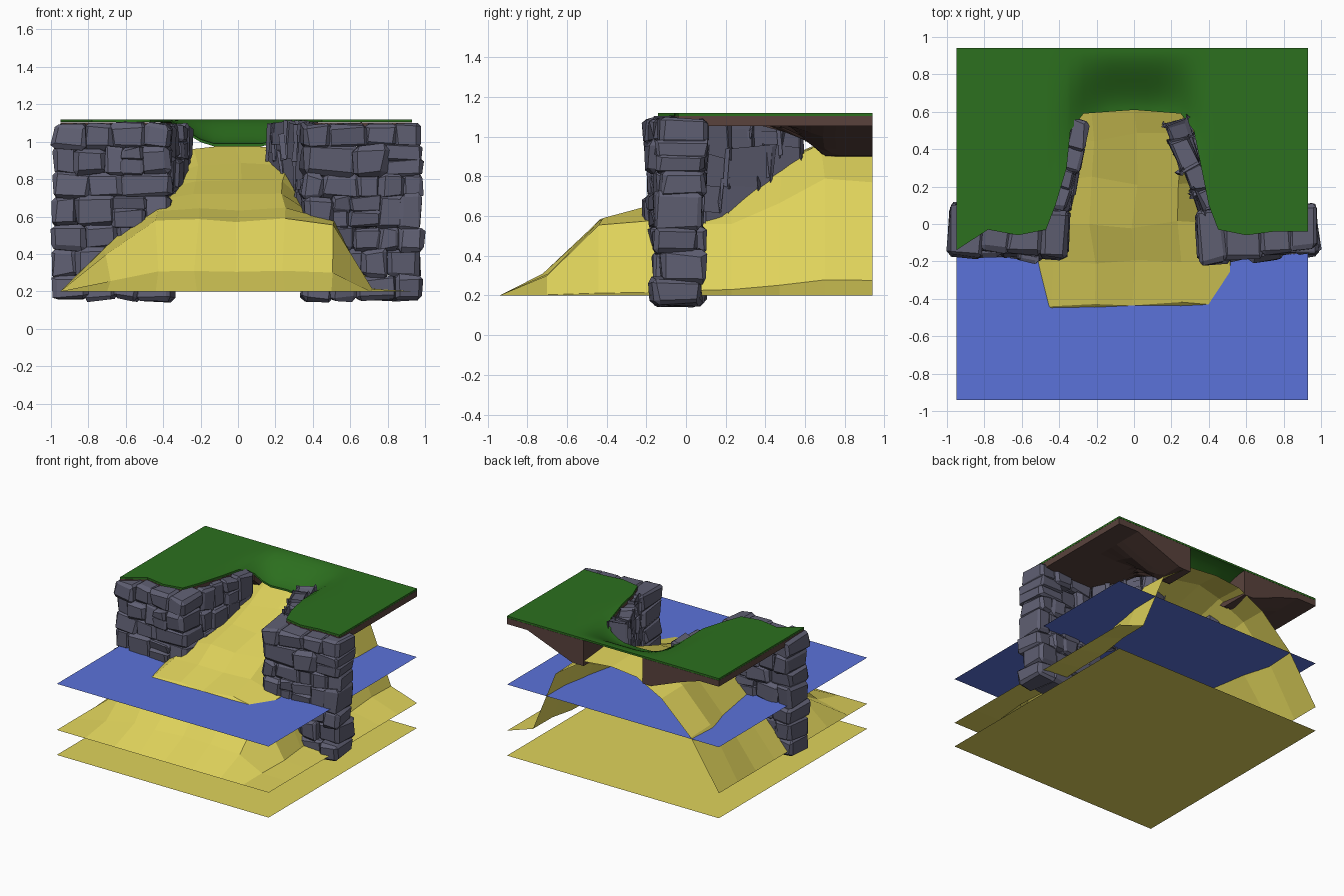
import bpy, bmesh, math, random
from mathutils import Vector, Matrix

if "Cube" in bpy.data.objects:
    bpy.data.objects.remove(bpy.data.objects["Cube"])

random.seed(7)
R = random.uniform


def material(name, rgb):
    m = bpy.data.materials.new(name)
    m.diffuse_color = (*rgb, 1)
    m.use_nodes = True
    m.node_tree.nodes["Principled BSDF"].inputs["Base Color"].default_value = m.diffuse_color
    return m


GRASS = material("grass_green", (0.025, 0.16, 0.013))
DIRT = material("dirt_brown", (0.10, 0.055, 0.046))
SAND = material("sand_yellow", (0.74, 0.65, 0.105))
WATER = material("water_blue", (0.105, 0.17, 0.70))
STONE = material("stone_grey", (0.115, 0.115, 0.17))


def finish(bm, name, mat, fix=True):
    if fix:
        bmesh.ops.recalc_face_normals(bm, faces=bm.faces[:])
    me = bpy.data.meshes.new(name)
    bm.to_mesh(me)
    bm.free()
    me.materials.append(mat)
    ob = bpy.data.objects.new(name, me)
    bpy.context.collection.objects.link(ob)
    return ob


def lerp_table(t, table):
    for (a, va), (b, vb) in zip(table, table[1:]):
        if t <= b:
            return va + (vb - va) * (t - a) / (b - a)
    return table[-1][1]


def clamp(t):
    return max(0.0, min(1.0, t))


def smooth(t):
    t = clamp(t)
    return t * t * (3 - 2 * t)


def grid(bm, rows):
    vs = [[bm.verts.new(p) for p in row] for row in rows]
    for a, b in zip(vs, vs[1:]):
        for i in range(len(a) - 1):
            bm.faces.new((a[i], a[i + 1], b[i + 1], b[i]))
    return vs


# Flat sea floor and water sheets
def sheet(name, z, mat):
    bm = bmesh.new()
    grid(bm, [[(-.95, y, z), (.93, y, z)] for y in (-.94, .94)])
    return finish(bm, name, mat, False)


sheet("sea_floor", 0, SAND)
sheet("water", .57, WATER)

# Sand ramp: centre height along y times a cross-section (x, front, middle, back)
centre = [(-.94, .2), (-.7, .31), (-.44, .59), (-.2, .65), (0, .73),
          (.23, .80), (.47, .89), (.7, .985), (.94, .96)]
section = [(-.95, 0, 0, 0), (-.7, .5, .5, .5), (-.44, .97, .9, .82), (-.22, .99, .98, .97),
           (0, .95, .99, 1), (.25, 1, .98, .97), (.5, .91, .6, .75), (.7, .03, .05, .1),
           (.93, 0, 0, 0)]
rows = []
for y, c in centre:
    row = []
    for x, f, m, b in section:
        s = lerp_table(y, [(-.94, f), (-.3, f), (.1, m), (.25, m), (.7, b), (.94, b)])
        inner = 1 if abs(x) < .9 and abs(y) < .9 else 0
        row.append((x + R(-.02, .02) * inner, y + R(-.03, .03) * inner * (abs(x) < .4),
                    .2 + (c - .2) * s))
    rows.append(row)
bm = bmesh.new()
grid(bm, rows)
finish(bm, "sand_ramp", SAND, False)

# Turf outline: front edge y for each x, with the notch in the middle
edge = [(-.95, -.14), (-.78, -.03), (-.62, -.06), (-.47, -.03), (-.42, .1), (-.36, .3),
        (-.34, .5), (-.27, .59), (0, .61), (.25, .59), (.32, .5), (.36, .3),
        (.40, .1), (.45, -.03), (.6, -.06), (.75, -.04), (.93, -.04)]


def turf_z(x, y):
    return 1.12 - .13 * smooth((.42 - abs(x)) / .3) * smooth(1 - abs(y - .6) / .33)


def column(x, n=16):
    y0 = lerp_table(x, edge)
    return [(x, y0 + (.94 - y0) * i / n) for i in range(n + 1)]


def slab(name, xs, top, bottom, mat):
    bm = bmesh.new()
    cols = [column(x) for x in xs]
    t = grid(bm, [[(x, y, top(x, y)) for x, y in c] for c in cols])
    b = grid(bm, [[(x, y, bottom(x, y)) for x, y in c] for c in cols])
    ring = lambda g: (g[0][:] + [r[-1] for r in g[1:]] + g[-1][-2::-1]
                      + [r[0] for r in g[-2:0:-1]])
    rt, rb = ring(t), ring(b)
    for i in range(len(rt)):
        j = (i + 1) % len(rt)
        bm.faces.new((rt[i], rt[j], rb[j], rb[i]))
    return finish(bm, name, mat)


all_x = sorted({x for x, _ in edge} | {-.3, -.2, -.13, -.07, .07, .13, .19, .29})
turf = slab("grass_top", all_x, turf_z, lambda x, y: turf_z(x, y) - .015, GRASS)
bpy.context.view_layer.objects.active = turf
turf.select_set(True)
bpy.ops.object.shade_smooth_by_angle(angle=math.radians(35))


# Soil layer beneath the turf, thickening towards the back beside the ramp
def soil_bottom(x, y):
    deep = clamp((.75 - abs(x)) / .4) * clamp((y - .52) / .18)
    return min(1.055 - .155 * deep, turf_z(x, y) - .03)


for side, xs in (("left", [x for x in all_x if x <= -.27]),
                 ("right", [x for x in all_x if x >= .25])):
    slab("soil_" + side, xs, lambda x, y: turf_z(x, y) - .016, soil_bottom, DIRT)


# Rough chamfered stone block
def stone(bm, pos, size, turn):
    m = (Matrix.Translation(pos) @ Matrix.Rotation(turn + R(-.06, .06), 4, 'Z')
         @ Matrix.Rotation(R(-.05, .05), 4, 'Y') @ Matrix.Diagonal((*size, 1)))
    tmp = bmesh.new()
    bmesh.ops.create_cube(tmp, size=1)
    for v in tmp.verts:
        v.co = m @ (v.co + Vector((R(-.06, .06), R(-.06, .06), R(-.08, .08))))
    bmesh.ops.bevel(tmp, geom=tmp.edges[:], offset=min(size) * .16, segments=1,
                    profile=.5, affect='EDGES')
    for v in tmp.verts:
        v.co += Vector((R(-1, 1), R(-1, 1), R(-1, 1))) * .008
    me = bpy.data.meshes.new("tmp")
    tmp.to_mesh(me)
    tmp.free()
    bm.from_mesh(me)
    bpy.data.meshes.remove(me)


# Stacked stone wall between two plan points; foot(t) is its bottom height
def wall(name, a, b, depth, foot, top, layers, pieces):
    bm = bmesh.new()
    a, b = Vector(a), Vector(b)
    d = b - a
    turn = math.atan2(d.y, d.x)
    levels = [top - (top - .16) * (k + (R(-.15, .15) if 0 < k < layers else 0)) / layers
              for k in range(layers + 1)]
    for k, (z1, zb) in enumerate(zip(levels, levels[1:])):
        n = random.choice(pieces)
        cuts = [0] + [(i + R(-.3, .3)) / n for i in range(1, n)] + [1]
        for t0, t1 in zip(cuts, cuts[1:]):
            tm = (t0 + t1) / 2
            z0 = max(zb, foot(tm))
            if z1 - z0 < .05:
                continue
            p = a + d * tm
            w = depth * (R(.95, 1.1) if k < 2 else R(.82, 1.0))
            lift = Vector((-math.sin(turn), math.cos(turn))) * R(-.02, .02)
            split = random.random() < .3 and z1 - z0 > .13
            parts = [(z0, z0 + (z1 - z0) * .55), (z0 + (z1 - z0) * .55, z1)] if split else [(z0, z1)]
            for lo, hi in parts:
                stone(bm, (p.x + lift.x, p.y + lift.y, (lo + hi) / 2),
                      ((t1 - t0) * d.length + .015, w, hi - lo + .015), turn)
    finish(bm, name, STONE)


flat = lambda t: .16
wall("front_wall_left", (-.98, -.02), (-.36, -.06), .26, flat, 1.09, 7, (3, 4, 5))
wall("front_wall_right", (.35, -.07), (.97, -.03), .26, flat, 1.09, 7, (3, 4, 5))
slope = lambda t: .52 + .36 * t
wall("channel_wall_left", (-.40, .08), (-.30, .55), .10, slope, 1.08, 6, (3, 4))
wall("channel_wall_right", (.40, .08), (.23, .54), .11, slope, 1.08, 6, (3, 4))
